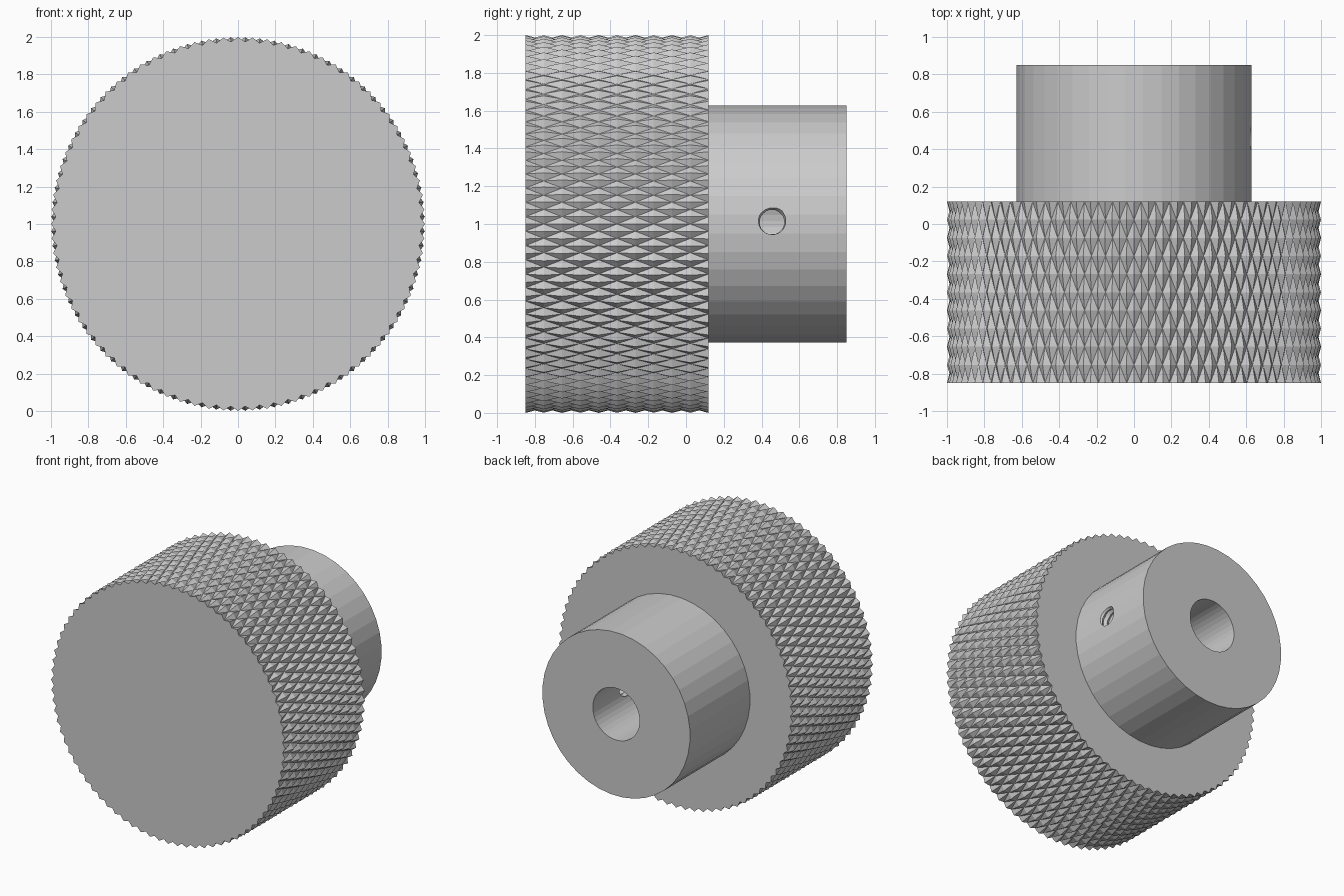
import bpy, bmesh
from math import sin, cos, pi, tau

if "Cube" in bpy.data.objects:
    bpy.data.objects.remove(bpy.data.objects["Cube"])

CZ = 1.0                                   # height of the knob axis
FRONT, SHOULDER, BACK = -0.85, 0.12, 0.85  # stations along y


def make_object(name, bm):
    bmesh.ops.recalc_face_normals(bm, faces=bm.faces[:])
    mesh = bpy.data.meshes.new(name)
    bm.to_mesh(mesh)
    bm.free()
    obj = bpy.data.objects.new(name, mesh)
    bpy.context.collection.objects.link(obj)
    return obj


def grid_tube(name, rows, cols, point, flip):
    """Closed tube of triangulated cells; flip(p, q) picks the cell diagonal."""
    bm = bmesh.new()
    v = [[bm.verts.new(point(p, q)) for p in range(cols)] for q in range(rows + 1)]
    for q in range(rows):
        for p in range(cols):
            n = (p + 1) % cols
            a, b, c, d = v[q][p], v[q][n], v[q + 1][n], v[q + 1][p]
            if flip(p, q):
                bm.faces.new((a, b, d))
                bm.faces.new((b, c, d))
            else:
                bm.faces.new((a, b, c))
                bm.faces.new((a, c, d))
    bm.faces.new(v[0])
    bm.faces.new(v[-1])
    return make_object(name, bm)


def cylinder(name, radius, y0, y1, sides):
    """Plain cylinder along the knob axis."""
    def point(p, q):
        a = tau * (p + 0.5) / sides
        return radius * cos(a), (y0, y1)[q], CZ + radius * sin(a)
    bm = bmesh.new()
    rings = [[bm.verts.new(point(p, q)) for p in range(sides)] for q in (0, 1)]
    for p in range(sides):
        n = (p + 1) % sides
        bm.faces.new((rings[0][p], rings[0][n], rings[1][n], rings[1][p]))
    bm.faces.new(rings[0])
    bm.faces.new(rings[1])
    return make_object(name, bm)


def combine(target, other, operation):
    mod = target.modifiers.new(operation.lower(), 'BOOLEAN')
    mod.operation, mod.solver, mod.object = operation, 'EXACT', other
    bpy.context.view_layer.objects.active = target
    bpy.ops.object.modifier_apply(modifier=mod.name)
    bpy.data.objects.remove(other)


# Knurled grip: alternating peaks and valleys form diamond pyramids
AROUND, ALONG = 160, 10


def knurl_point(p, q):
    r = 1.0 if (p + q) % 2 == 0 else 0.975
    a = tau * p / AROUND
    return r * cos(a), FRONT + (SHOULDER - FRONT) * q / ALONG, CZ + r * sin(a)


knob = grid_tube("knurled_knob", ALONG, AROUND, knurl_point,
                 lambda p, q: (p + q) % 2 == 0)

# Hub and blind shaft bore
combine(knob, cylinder("hub", 0.63, -0.1, BACK, 40), 'UNION')
combine(knob, cylinder("bore_cutter", 0.2, 0.0, BACK + 0.1, 40), 'DIFFERENCE')

# Threaded set screw hole on the +x side
TURN, PITCH, STEPS = 24, 0.045, 8


def thread_point(p, q):
    phase = (q / STEPS - p / TURN) % 1.0
    r = 0.064 + 0.017 * (1 - abs(2 * phase - 1))
    a = tau * p / TURN
    return 0.1 + PITCH * q / STEPS, 0.455 + r * cos(a), 1.01 + r * sin(a)


thread = grid_tube("set_screw_cutter", int(0.6 / PITCH * STEPS), TURN, thread_point,
                   lambda p, q: False)
combine(knob, thread, 'DIFFERENCE')
